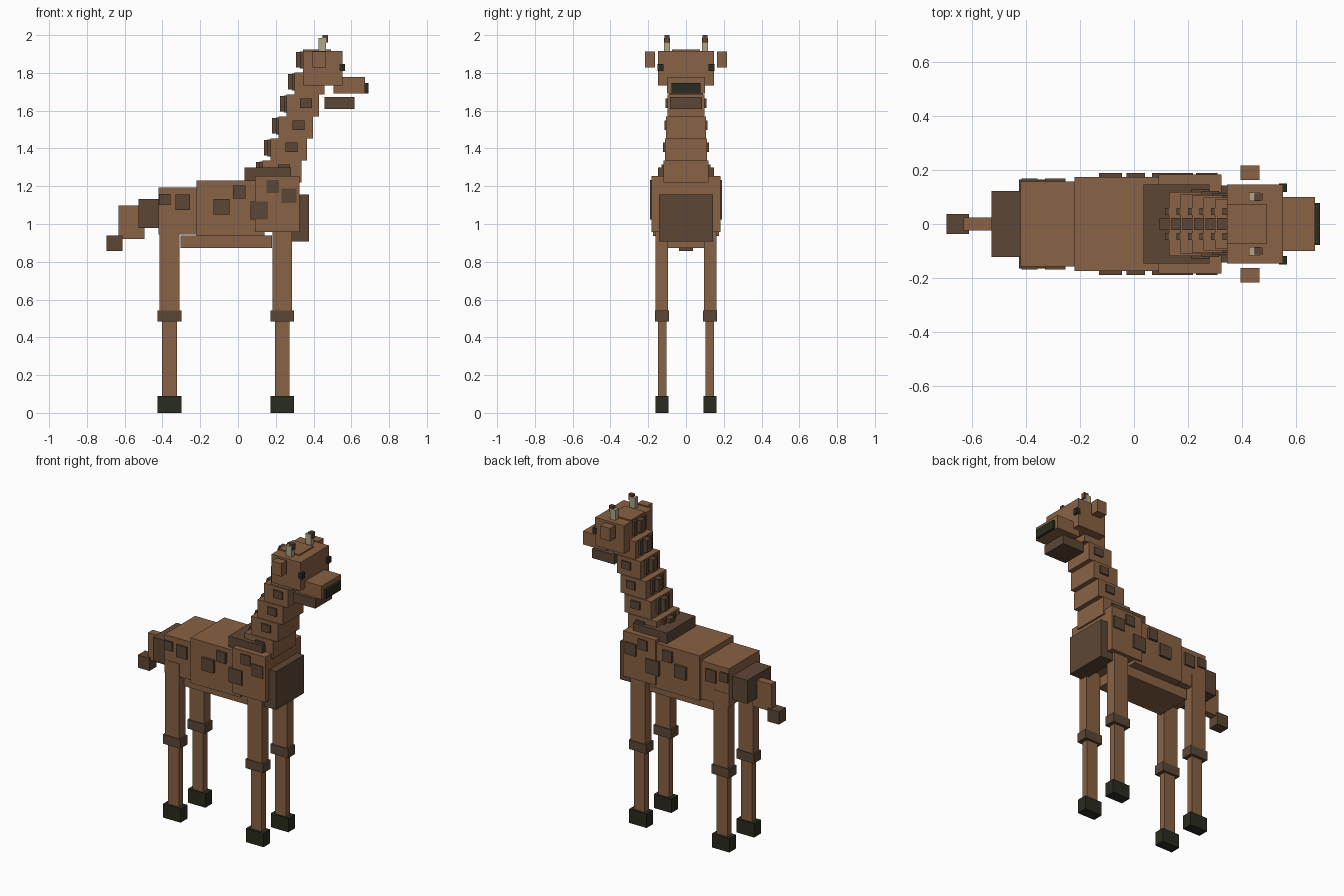
import bpy

default_cube = bpy.data.objects.get("Cube")
if default_cube:
    bpy.data.objects.remove(default_cube, do_unlink=True)


def make_material(name, red, green, blue):
    material = bpy.data.materials.new(name)
    material.use_nodes = True
    color = (red, green, blue, 1)
    material.diffuse_color = color
    material.node_tree.nodes["Principled BSDF"].inputs["Base Color"].default_value = color
    return material


brown = make_material("warm brown", .25, .122, .058)
dark = make_material("dark brown", .108, .062, .036)
black = make_material("near black", .023, .024, .014)
beige = make_material("horn beige", .45, .38, .24)


def box(name, material, x, y, z):
    """Flat-shaded box spanning the given (low, high) ranges."""
    corners = [(a, b, c) for a in x for b in y for c in z]
    faces = [(0, 1, 3, 2), (4, 6, 7, 5), (0, 4, 5, 1),
             (2, 3, 7, 6), (0, 2, 6, 4), (1, 5, 7, 3)]
    mesh = bpy.data.meshes.new(name)
    mesh.from_pydata(corners, [], faces)
    mesh.materials.append(material)
    part = bpy.data.objects.new(name, mesh)
    bpy.context.collection.objects.link(part)
    return part


def centred(name, material, x, half, z):
    """Box symmetric about the lengthwise middle plane."""
    return box(name, material, x, (-half, half), z)


def pair(name, material, x, y, z):
    """Two boxes mirrored across the lengthwise middle plane."""
    box(name + "_near", material, x, (-y[1], -y[0]), z)
    box(name + "_far", material, x, y, z)


# Torso
centred("barrel", brown, x=(-.22, .14), half=.174, z=(.937, 1.23))
centred("hindquarters", brown, x=(-.42, -.2), half=.158, z=(.945, 1.193))
centred("shoulders", brown, x=(.09, .325), half=.183, z=(.958, 1.253))
centred("belly", brown, x=(-.305, .18), half=.12, z=(.873, .94))
centred("breast", dark, x=(.27, .375), half=.143, z=(.908, 1.157))
centred("withers", dark, x=(.035, .28), half=.147, z=(1.22, 1.3))

# Tail
centred("rump", dark, x=(-.528, -.41), half=.122, z=(.98, 1.133))
centred("tail", brown, x=(-.632, -.495), half=.024, z=(.92, 1.097))
centred("tail_tuft", dark, x=(-.695, -.612), half=.037, z=(.857, .94))

# Legs
for name, middle, top in (("hind", -.363, 1.03), ("front", .234, 1.0)):
    def span(half_length):
        return (middle - half_length, middle + half_length)
    pair(name + "_upper_leg", brown, x=span(.052), y=(.095, .161), z=(.51, top))
    pair(name + "_knee", dark, x=span(.063), y=(.09, .165), z=(.483, .543))
    pair(name + "_lower_leg", brown, x=span(.039), y=(.104, .147), z=(.08, .5))
    pair(name + "_hoof", black, x=span(.063), y=(.093, .162), z=(0, .09))

# Neck blocks stepping forward, each with a mane tuft and side spots
for step in range(5):
    back, front = .13 + .0425 * step, .336 + .0305 * step
    low, half = 1.22 + .1165 * step, .119 - .007 * step
    label = "_" + str(step + 1)
    centred("neck" + label, brown, x=(back, front), half=half, z=(low, low + .117))
    if step < 4:
        spot = back + .082 - .004 * step
        pair("neck_spot" + label, dark, x=(spot, spot + .064),
             y=(half - .01, half + .01), z=(low + .044, low + .094))

for step in range(6):
    back, low = .13 + .0425 * step, 1.245 + .1165 * step
    label = "_" + str(step + 1)
    centred("mane" + label, dark, x=(back - .035, back + .01), half=.022,
            z=(low, low + .083))
    pair("mane_side" + label, dark, x=(back - .015, back + .01), y=(.034, .06),
         z=(low - .004, low + .087))

# Head
centred("head", brown, x=(.345, .552), half=.147, z=(1.732, 1.916))
centred("crown", brown, x=(.345, .493), half=.073, z=(1.9, 1.924))
centred("muzzle", brown, x=(.505, .672), half=.1, z=(1.69, 1.777))
centred("nose", black, x=(.665, .69), half=.077, z=(1.69, 1.747))
centred("jaw", dark, x=(.457, .617), half=.085, z=(1.61, 1.672))
pair("ear", brown, x=(.395, .465), y=(.164, .217), z=(1.828, 1.912))
pair("eye", black, x=(.538, .567), y=(.119, .15), z=(1.81, 1.848))
pair("horn", beige, x=(.427, .467), y=(.085, .116), z=(1.9, 1.985))
pair("horn_tip", dark, x=(.447, .477), y=(.087, .113), z=(1.962, 2))

# Square coat spots: rear edge, bottom edge, length, height, depth reached
coat_spots = (
    (-.417, 1.1, .059, .06, .168),
    (-.33, 1.075, .076, .08, .168),
    (-.13, 1.05, .085, .083, .19),
    (-.027, 1.135, .068, .07, .19),
    (.066, 1.025, .094, .094, .19),
    (.15, 1.165, .068, .067, .19),
    (.23, 1.11, .08, .078, .19),
)
for number, (rear, bottom, length, height, reach) in enumerate(coat_spots):
    pair("coat_spot_" + str(number + 1), dark, x=(rear, rear + length),
         y=(reach - .03, reach), z=(bottom, bottom + height))
